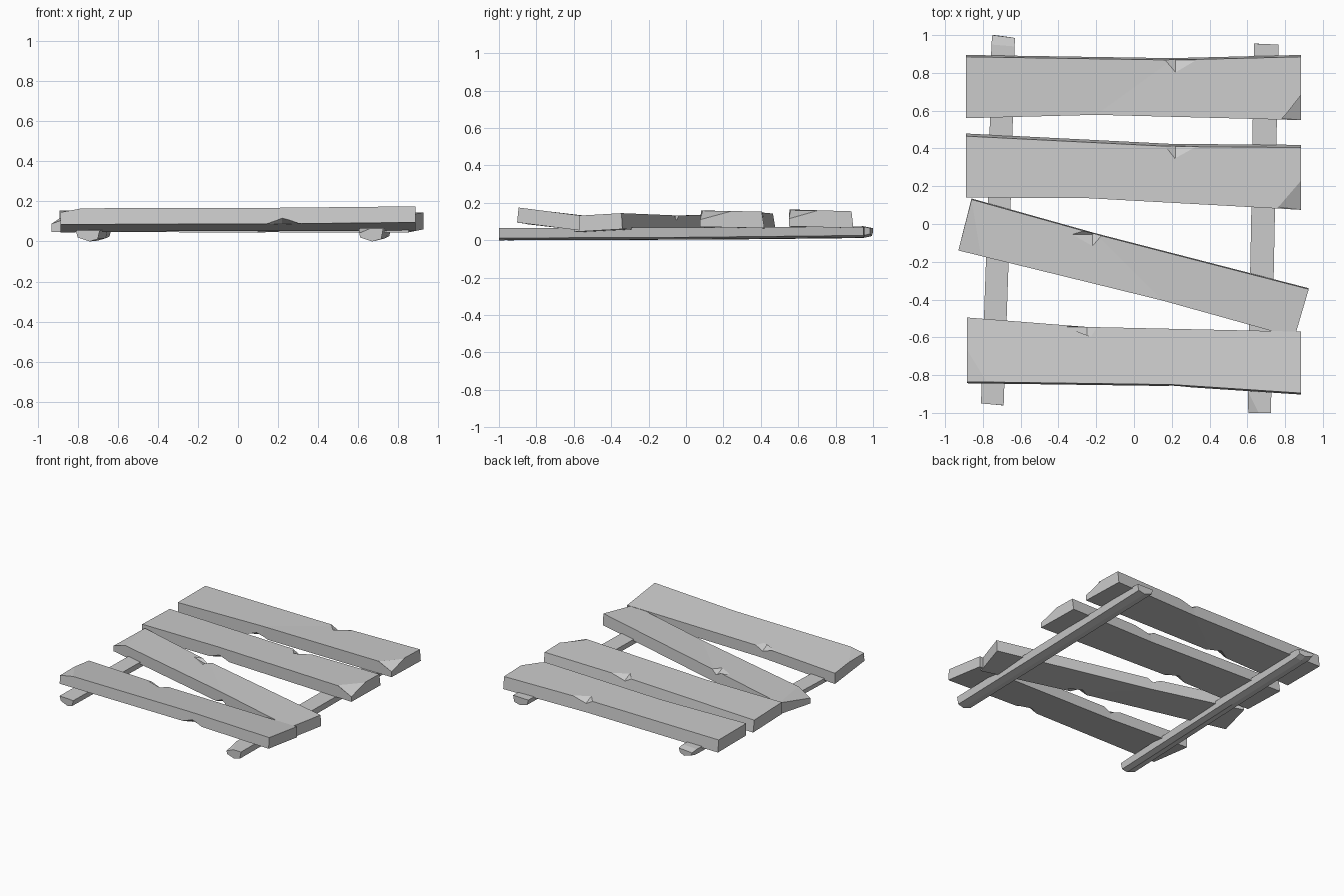
import bpy, bmesh
from mathutils import Vector

if "Cube" in bpy.data.objects:
    bpy.data.objects.remove(bpy.data.objects["Cube"])


def obj_from_bm(name, bm):
    bmesh.ops.recalc_face_normals(bm, faces=bm.faces)
    me = bpy.data.meshes.new(name)
    bm.to_mesh(me)
    bm.free()
    ob = bpy.data.objects.new(name, me)
    bpy.context.collection.objects.link(ob)
    return ob


def loft(name, rings):
    """Skin a bar through a row of matching cross-sections."""
    bm = bmesh.new()
    vs = [[bm.verts.new(p) for p in r] for r in rings]
    n = len(vs[0])
    for a, b in zip(vs, vs[1:]):
        for i in range(n):
            j = (i + 1) % n
            bm.faces.new((a[i], a[j], b[j], b[i]))
    bm.faces.new(vs[0])
    bm.faces.new(vs[-1])
    return obj_from_bm(name, bm)


def chip(ob, corner, *ends):
    """Break a splinter off: removes the pyramid between a corner and its end points."""
    p, ends = Vector(corner), [Vector(e) for e in ends]
    out = p - sum(ends, Vector()) / len(ends)
    out = out.normalized() * 0.08
    bm = bmesh.new()
    for q in ends + [p]:
        bm.verts.new(q)
        bm.verts.new(q + out)
    res = bmesh.ops.convex_hull(bm, input=bm.verts)
    loose = [v for v in bm.verts if not v.link_faces]
    bmesh.ops.delete(bm, geom=loose, context='VERTS')
    cutter = obj_from_bm("chip_cutter", bm)
    cutter.hide_render = True
    mod = ob.modifiers.new("chip", 'BOOLEAN')
    mod.operation, mod.solver, mod.object = 'DIFFERENCE', 'EXACT', cutter
    bpy.context.view_layer.objects.active = ob
    bpy.ops.object.modifier_apply(modifier=mod.name)
    bpy.data.objects.remove(cutter)


def plank(name, stations, thick, flare):
    """Station: front x, y, back x, y, front bottom z, back bottom z."""
    rings = []
    for xf, yf, xb, yb, zf, zb in stations:
        rings.append([(xf, yf - flare[0], zf), (xb, yb + flare[1], zb),
                      (xb, yb, zb + thick), (xf, yf, zf + thick)])
    return loft(name, rings)


def edge_chips(ob, x, y, z, s, xb, yb, zb):
    """Splinters in the top back edge and the bottom front edge; s mirrors in x."""
    chip(ob, (x, y, z), (x, y - 0.065, z), (x + s * 0.11, y, z), (x, y, z - 0.03))
    chip(ob, (xb, yb, zb), (xb - 0.08, yb, zb), (xb + 0.1, yb, zb),
         (xb, yb + 0.05, zb), (xb, yb, zb + 0.03))


# Two straight rear planks with a broken front right corner
back = plank("back_plank", [(-0.89, 0.56, -0.89, 0.885, 0.065, 0.065),
                            (-0.2, 0.578, 0.2, 0.868, 0.065, 0.065),
                            (0.885, 0.55, 0.885, 0.885, 0.075, 0.065)], 0.09, (0, 0.01))
chip(back, (0.885, 0.55, 0.162), (0.77, 0.56, 0.161), (0.885, 0.70, 0.158), (0.885, 0.55, 0.115))
edge_chips(back, 0.22, 0.868, 0.155, 1, -0.25, 0.578, 0.065)

second = plank("second_plank", [(-0.89, 0.14, -0.89, 0.465, 0.065, 0.055),
                                (-0.25, 0.137, 0.2, 0.41, 0.065, 0.06),
                                (0.885, 0.075, 0.885, 0.405, 0.072, 0.065)], 0.088, (0, 0.014))
chip(second, (0.885, 0.075, 0.159), (0.76, 0.09, 0.158), (0.885, 0.24, 0.155), (0.885, 0.075, 0.11))
edge_chips(second, 0.22, 0.41, 0.149, 1, -0.25, 0.137, 0.065)

# Slipped diagonal plank with its left end split away
slipped = plank("slipped_plank", [(-0.93, -0.14, -0.86, 0.13, 0.047, 0.05),
                                  (0.15, -0.405, -0.2, -0.055, 0.045, 0.048),
                                  (0.85, -0.60, 0.925, -0.345, 0.045, 0.06)], 0.085, (0, 0.005))
chip(slipped, (-0.93, -0.14, 0.133), (-0.81, -0.17, 0.132), (-0.86, 0.13, 0.135), (-0.93, -0.14, 0.088))
edge_chips(slipped, -0.22, -0.055, 0.134, -1, 0.15, -0.405, 0.045)

# Tilted front plank, raised along its front edge
front = plank("front_plank", [(-0.885, -0.835, -0.885, -0.495, 0.085, 0.045),
                              (0.2, -0.85, -0.25, -0.545, 0.088, 0.052),
                              (0.885, -0.895, 0.885, -0.57, 0.095, 0.053)], 0.08, (0.008, 0))
chip(front, (-0.885, -0.835, 0.166), (-0.77, -0.837, 0.167), (-0.885, -0.65, 0.145),
     (-0.885, -0.835, 0.145))
edge_chips(front, -0.25, -0.545, 0.132, -1, 0.22, -0.86, 0.088)


# Rails under the planks, bevelled on the underside
def rail(name, rows):
    """Row: left x, right x, left y, right y, bottom z, top z."""
    rings = []
    for x0, x1, y0, y1, z0, z1 in rows:
        rings.append([(x0, y0, z1), (x0 + 0.01, y0, z0 + 0.02), (x0 + 0.07, (y0 + y1) / 2, z0),
                      (x1 - 0.01, y1, z0 + 0.012), (x1, y1, z1)])
    return loft(name, rings)


rail("left_rail", [(-0.81, -0.69, -0.95, -0.96, 0.0, 0.055),
                   (-0.77, -0.65, 0.2, 0.2, 0.004, 0.066),
                   (-0.755, -0.632, 0.95, 0.94, 0.012, 0.075),
                   (-0.75, -0.63, 1.0, 0.985, 0.022, 0.065)])
right = rail("right_rail", [(0.60, 0.725, -1.0, -1.0, 0.0, 0.065),
                            (0.62, 0.745, 0.0, 0.0, 0.004, 0.068),
                            (0.635, 0.765, 0.955, 0.95, 0.014, 0.072)])
chip(right, (0.60, -1.0, 0.065), (0.66, -1.0, 0.065), (0.602, -0.88, 0.065), (0.602, -1.0, 0.04))
